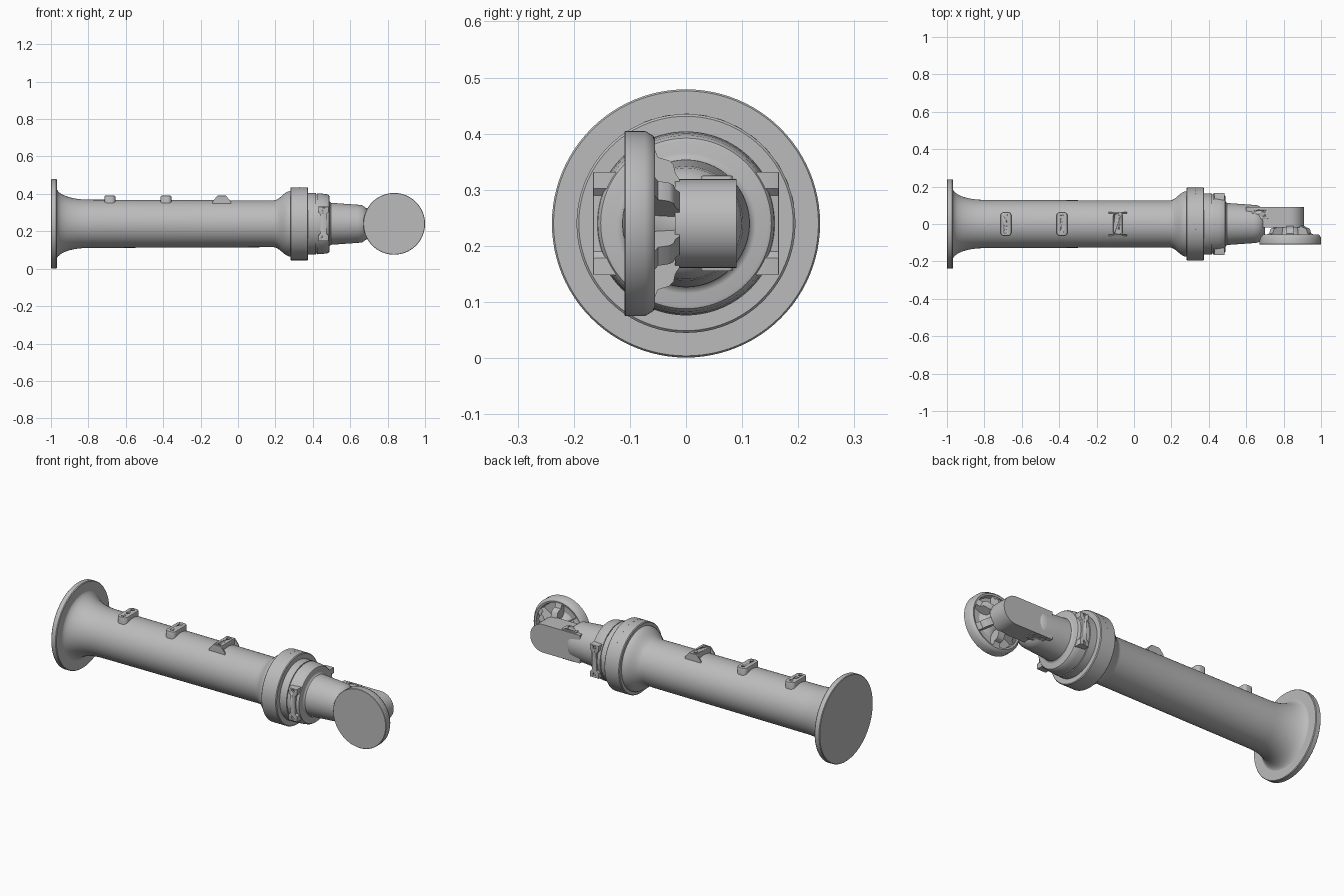
import bpy, bmesh
from math import pi, sin, cos
from mathutils import Matrix, Vector

cube = bpy.data.objects.get("Cube")
if cube:
    bpy.data.objects.remove(cube, do_unlink=True)

grey = bpy.data.materials.new("satin_grey")
grey.use_nodes = True
COL = (0.5, 0.5, 0.5, 1)
grey.diffuse_color = COL
grey.node_tree.nodes["Principled BSDF"].inputs["Base Color"].default_value = COL

AXIS_Z = 0.24
WRIST = Vector((0.835, 0, AXIS_Z))


def finish(name, bm, angle=0.6):
    bmesh.ops.remove_doubles(bm, verts=bm.verts, dist=1e-5)
    bmesh.ops.recalc_face_normals(bm, faces=bm.faces)
    me = bpy.data.meshes.new(name)
    bm.to_mesh(me)
    bm.free()
    me.materials.append(grey)
    ob = bpy.data.objects.new(name, me)
    bpy.context.collection.objects.link(ob)
    bpy.ops.object.select_all(action='DESELECT')
    ob.select_set(True)
    bpy.context.view_layer.objects.active = ob
    bpy.ops.object.shade_smooth_by_angle(angle=angle)
    return ob


def revolve(name, profile, matrix, steps=96):
    """Spin (distance along x, radius) points about the local x axis."""
    bm = bmesh.new()
    vs = [bm.verts.new((t, 0, r)) for t, r in profile]
    es = [bm.edges.new(p) for p in zip(vs, vs[1:])]
    bmesh.ops.spin(bm, geom=vs + es, cent=(0, 0, 0), axis=(1, 0, 0),
                   angle=2 * pi, steps=steps)
    bm.transform(matrix)
    return finish(name, bm)


def prism(name, outline, depth, matrix, bevel=0.0):
    """Extrude a local xy outline along local z."""
    bm = bmesh.new()
    face = bm.faces.new([bm.verts.new((x, y, 0)) for x, y in outline])
    ext = bmesh.ops.extrude_face_region(bm, geom=[face])
    top = [v for v in ext["geom"] if isinstance(v, bmesh.types.BMVert)]
    bmesh.ops.translate(bm, verts=top, vec=(0, 0, depth))
    if bevel:
        rim = [e for e in bm.edges if all(v in top for v in e.verts)]
        bmesh.ops.bevel(bm, geom=rim, offset=bevel, segments=2,
                        affect='EDGES', profile=0.5)
    bm.transform(matrix)
    return finish(name, bm)


def stadium(hx, hy, r, n=8):
    """Rounded rectangle outline."""
    pts = []
    for k, (sx, sy) in enumerate([(1, 1), (-1, 1), (-1, -1), (1, -1)]):
        for i in range(n + 1):
            a = (k + i / n) * pi / 2
            pts.append((sx * (hx - r) + r * cos(a), sy * (hy - r) + r * sin(a)))
    return pts


def drill(ob, holes, radius, depth, axis):
    """Cut shallow round bolt holes into a part."""
    bm = bmesh.new()
    rot = Vector((0, 0, 1)).rotation_difference(axis).to_matrix().to_4x4()
    for h in holes:
        bmesh.ops.create_cone(bm, cap_ends=True, segments=16, radius1=radius,
                              radius2=radius, depth=depth,
                              matrix=Matrix.Translation(h) @ rot)
    cutter = finish(ob.name + "_cutter", bm)
    cutter.hide_render = True
    cutter.hide_set(True)
    mod = ob.modifiers.new("bolt_holes", 'BOOLEAN')
    mod.object = cutter
    mod.solver = 'EXACT'
    bpy.context.view_layer.objects.active = ob
    bpy.ops.object.modifier_apply(modifier=mod.name)
    bpy.data.objects.remove(cutter, do_unlink=True)


along_x = Matrix.Translation((0, 0, AXIS_Z))
along_y = Matrix.Translation(WRIST) @ Matrix.Rotation(pi / 2, 4, 'Z')
y_up = Matrix.Rotation(-pi / 2, 4, 'X')

# Base flange, flared tube and bell
revolve("base_flange", [(-1, 0), (-1, .236), (-.997, .239), (-.972, .239),
                        (-.968, .236), (-.968, .15)], along_x)
flare = [(-.97 + .17 * (1 - cos(a)), .194 - .065 * sin(a))
         for a in [i * pi / 20 for i in range(11)]]
bell = [(.19 + .09 * i / 8, .125 + .05 * (.5 - .5 * cos(pi * i / 8)))
        for i in range(9)]
revolve("main_tube", flare + bell + [(.285, .175)], along_x)

# Joint collar and stepped rings
revolve("joint_collar", [(.28, .12), (.28, .191), (.284, .195), (.371, .195),
                         (.375, .191), (.375, .12)], along_x)
revolve("step_ring", [(.37, .12), (.37, .164), (.417, .164), (.417, .158),
                      (.422, .158), (.422, .163), (.452, .161), (.48, .157),
                      (.487, .152), (.489, .146), (.489, .125), (.491, .118),
                      (.497, .113)], along_x)

# Tapered neck leading to the wrist
revolve("neck", [(.48, .114), (.5, .112), (.57, .107), (.64, .102), (.665, .099),
                 (.69, .08), (.7, .06), (.7, 0)], along_x)

# Dashed marks around the collar
for k in range(11):
    a = (k - 5) * .17 - .5
    m = along_x @ Matrix.Rotation(a, 4, 'X') @ Matrix.Translation((.33, 0, .1945))
    prism("collar_mark", stadium(.002, .007, .001, 2), .001, m)

# Wrist body: rounded-end block
R = .079
end = [(.83 + R * cos(a), R * sin(a)) for a in
       [-pi / 2 + i * pi / 24 for i in range(25)]]
body = prism("wrist_body", [(.6, -R)] + end + [(.6, R)], -.11,
             Matrix.Translation((0, .09, AXIS_Z)) @ Matrix.Rotation(pi / 2, 4, 'X')
             @ Matrix.Scale(-1, 4, (0, 0, 1)))
# Clevis plates with bolts on the wrist flanks
for s in (1, -1):
    m = Matrix.Translation((.675, .055, AXIS_Z + s * (R - .003)))
    plate = prism("flank_plate", stadium(.045, .028, .008), s * .009, m, .002)
    drill(plate, [m @ Vector((x, y, s * .009)) for x in (-.025, .025)
                  for y in (-.014, .014)], .005, .008, Vector((0, 0, 1)))

# Wrist disc with a recessed back, core and radial webs
revolve("wrist_disc", [(-.11, 0), (-.11, .163), (-.108, .165), (-.073, .165),
                       (-.058, .156), (-.055, .15), (-.057, .14), (-.08, .135),
                       (-.08, .07), (-.08, 0)], along_y)
revolve("wrist_core", [(-.082, .095), (-.07, .074), (-.055, .064), (-.02, .06),
                       (-.015, 0)], along_y)
web = [(.045, -.085), (.143, -.085), (.143, -.06), (.118, -.05), (.112, -.03),
       (.104, -.022), (.09, -.019), (.079, -.012), (.045, -.012)]
for k in range(6):
    a = (k + .5) * pi / 3
    m = (Matrix.Translation(WRIST) @ Matrix.Rotation(-a, 4, 'Y')
         @ Matrix.Translation((0, 0, -.019)))
    prism("wrist_web", web, .038, m)

# Side grab brackets: wide bolted feet joined by a slim bar
half = [(-.027, .092), (.027, .092), (.027, .062), (.016, .05)]
outline = half + [(x, -z) for x, z in reversed(half)] + \
    [(-.016, -.05), (-.016, .05), (-.027, .062)]
outline = half + [(.016, -.05), (.027, -.062), (.027, -.092), (-.027, -.092),
                  (-.027, -.062), (-.016, -.05), (-.016, .05), (-.027, .062)]
for s in (1, -1):
    m = Matrix.Translation((.457, s * .125, AXIS_Z)) @ Matrix.Rotation(-s * pi / 2, 4, 'X')
    ob = prism("side_bracket", outline, .041, m, .003)
    drill(ob, [(.457, s * .166, AXIS_Z + z) for z in (-.077, .077)], .008, .012,
          Vector((0, 1, 0)))

# Top mounting lugs
for x, holes in ((-.685, (-.04, 0, .04)), (-.385, (-.037, .037))):
    ob = prism("top_lug", stadium(.029, .064, .02), .055,
               Matrix.Translation((x, 0, .336)), .006)
    drill(ob, [(x, y, .391) for y in holes], .01, .016, Vector((0, 0, 1)))

# Gusseted lug: bar between two flared end plates
ob = prism("gusset_lug_bar", stadium(.025, .06, .004), .055,
           Matrix.Translation((-.087, 0, .336)), .004)
drill(ob, [(-.087, y, .391) for y in (-.037, .037)], .01, .016, Vector((0, 0, 1)))
for s in (1, -1):
    m = Matrix.Translation((-.087, s * .06 + .003, .336)) @ Matrix.Rotation(pi / 2, 4, 'X')
    prism("gusset_plate", [(-.05, 0), (.05, 0), (.05, .022), (.024, .053),
                           (-.024, .053), (-.05, .022)], .006, m)
